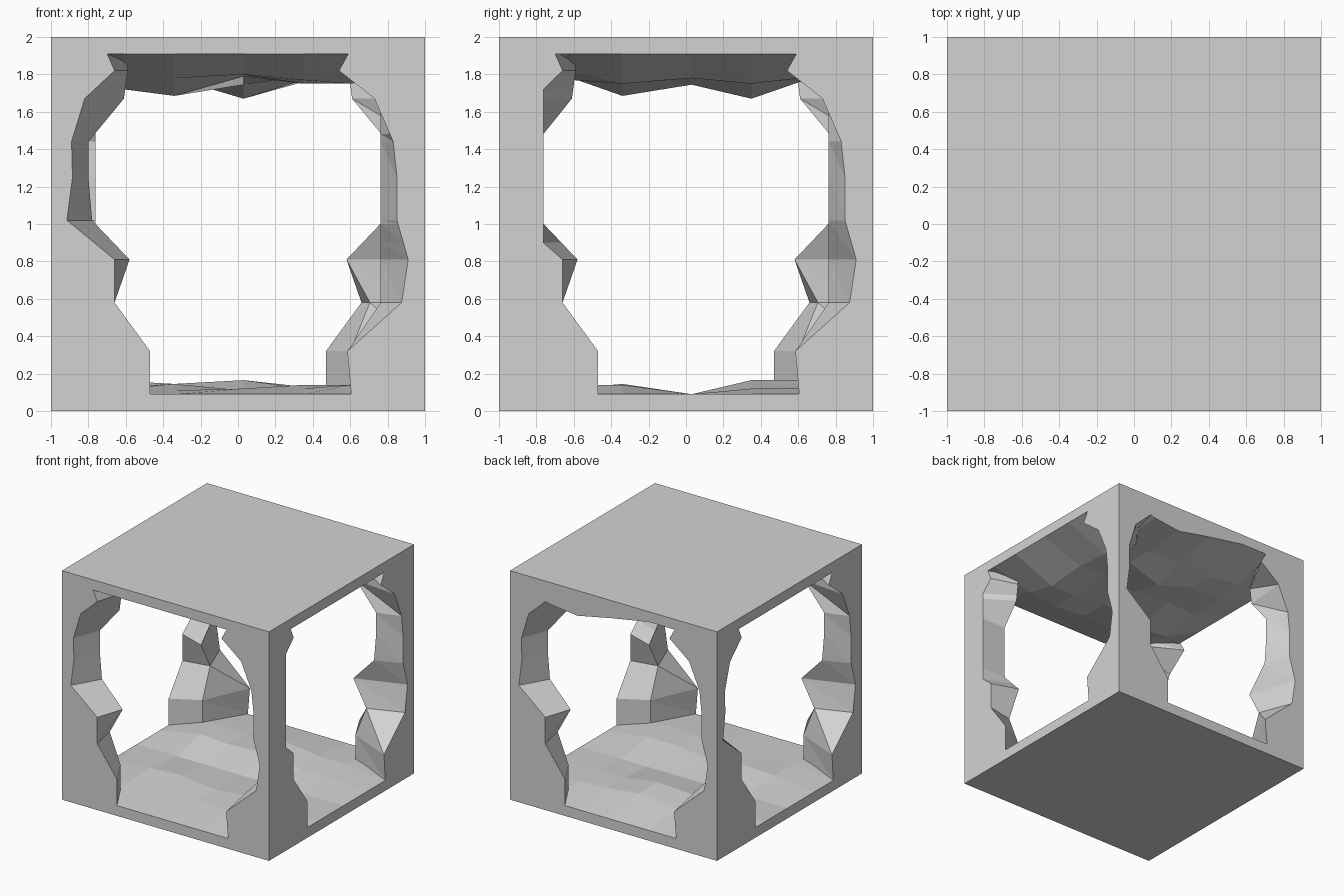
import bpy, bmesh, math
from mathutils import Matrix, Vector

default_cube = bpy.data.objects.get("Cube")
if default_cube:
    bpy.data.objects.remove(default_cube, do_unlink=True)

GREY = (0.65, 0.65, 0.65, 1.0)
stone = bpy.data.materials.new("plain_grey_stone")
stone.use_nodes = True
stone.diffuse_color = GREY
for node in stone.node_tree.nodes:
    if node.type == 'BSDF_PRINCIPLED':
        node.inputs["Base Color"].default_value = GREY


def add_object(name, bm):
    """Turn a bmesh into a flat shaded stone object."""
    bmesh.ops.recalc_face_normals(bm, faces=bm.faces[:])
    mesh = bpy.data.meshes.new(name)
    bm.to_mesh(mesh)
    bm.free()
    mesh.materials.append(stone)
    obj = bpy.data.objects.new(name, mesh)
    bpy.context.scene.collection.objects.link(obj)
    return obj


# Rugged post profile: height, side edge, inner side, front edge
LEVELS = [
    (.09, .47, .60, .605),
    (.32, .47, .60, .585),
    (.58, .66, .705, .875),
    (.81, .66, .58, .91),
    (1.02, .915, .78, .85),
    (1.25, .885, .80, .85),
    (1.44, .89, .80, .83),
    (1.67, .82, .61, .73),
    (1.82, .66, .59, .54),
    (1.91, .70, .60, .59),
]
DEPTH = .763


def level_at(z):
    """Interpolate the profile at an extra height."""
    for low, high in zip(LEVELS, LEVELS[1:]):
        if low[0] <= z <= high[0]:
            t = (z - low[0]) / (high[0] - low[0])
            return tuple(a + (b - a) * t for a, b in zip(low, high))


def corner_post(name, quarter_turns, trimmed=False):
    """Loft a post through its levels, optionally trimmed flat on one side."""
    levels = list(LEVELS)
    if trimmed:
        levels = sorted(levels + [level_at(z) for z in (.9, 1.0, 1.48, 1.72)])
    bm = bmesh.new()
    turn = Matrix.Rotation(quarter_turns * math.pi / 2, 3, 'Z')
    rings = []
    for z, side, inner, front in levels:
        if trimmed:
            side, inner = min(side, DEPTH), min(inner, DEPTH)
        plan = [(1, -1), (1, -side), (DEPTH, -inner), (front, -1)]
        rings.append([bm.verts.new(turn @ Vector((x, y, z))) for x, y in plan])
    for low, high in zip(rings, rings[1:]):
        for i in range(4):
            j = (i + 1) % 4
            if i == 2:
                # Crease the front reveal along its outward diagonal
                bm.faces.new((low[i], low[j], high[i]))
                bm.faces.new((low[j], high[j], high[i]))
            else:
                bm.faces.new((low[i], low[j], high[j], high[i]))
    for ring in (rings[0], rings[-1]):
        bm.faces.new(ring)
    return add_object(name, bm)


# Four posts, each a quarter turn from the last
corner_post("front_left_post", 0, trimmed=True)
corner_post("back_left_post", 1)
corner_post("back_right_post", 2)
corner_post("front_right_post", 3)

STEPS = [-1, -.61, -.34, .03, .35, .61, 1]


def rough_slab(name, flat_z, rim_z, heights, back_rim):
    """A slab flat on the outside and faceted on the inside (hundredths)."""
    bm = bmesh.new()
    last = len(STEPS) - 1

    def inner_z(row, col):
        if col in (0, last) or row == 0:
            return rim_z
        if row == last:
            return back_rim[col - 1] / 100
        return heights[row - 1][col - 1] / 100

    rough = [[bm.verts.new((x, y, inner_z(r, c))) for c, x in enumerate(STEPS)]
             for r, y in enumerate(STEPS)]
    for r in range(last):
        for c in range(last):
            bm.faces.new((rough[r][c], rough[r][c + 1],
                          rough[r + 1][c + 1], rough[r + 1][c]))
    # Outer walls and the flat outer face
    rim = (rough[0][:-1] + [row[-1] for row in rough[:-1]]
           + rough[-1][:0:-1] + [row[0] for row in rough[:0:-1]])
    flat = [bm.verts.new((v.co.x, v.co.y, flat_z)) for v in rim]
    for i in range(len(rim)):
        j = (i + 1) % len(rim)
        bm.faces.new((rim[i], rim[j], flat[j], flat[i]))
    bm.faces.new(flat)
    return add_object(name, bm)


# Uneven ground with a low trough across the middle
rough_slab("floor_slab", 0, .09, [
    (12, 11, 12, 12, 14),
    (13, 14.5, 11, 14, 14),
    (9, 9, 9, 9, 9),
    (16, 14.5, 16.5, 12, 12),
    (15, 12, 16.5, 13, 12),
], [9] * 5)

# Hanging faceted ceiling, sagging on one side of the back opening
rough_slab("ceiling_slab", 2, 1.91, [
    (182, 178, 180, 177, 181),
    (172, 168.5, 179, 175, 175),
    (177, 178, 174.5, 179, 178),
    (176, 178, 167, 177, 175),
    (180, 176, 178, 176, 178),
], (191, 191, 184.5, 178, 181))
